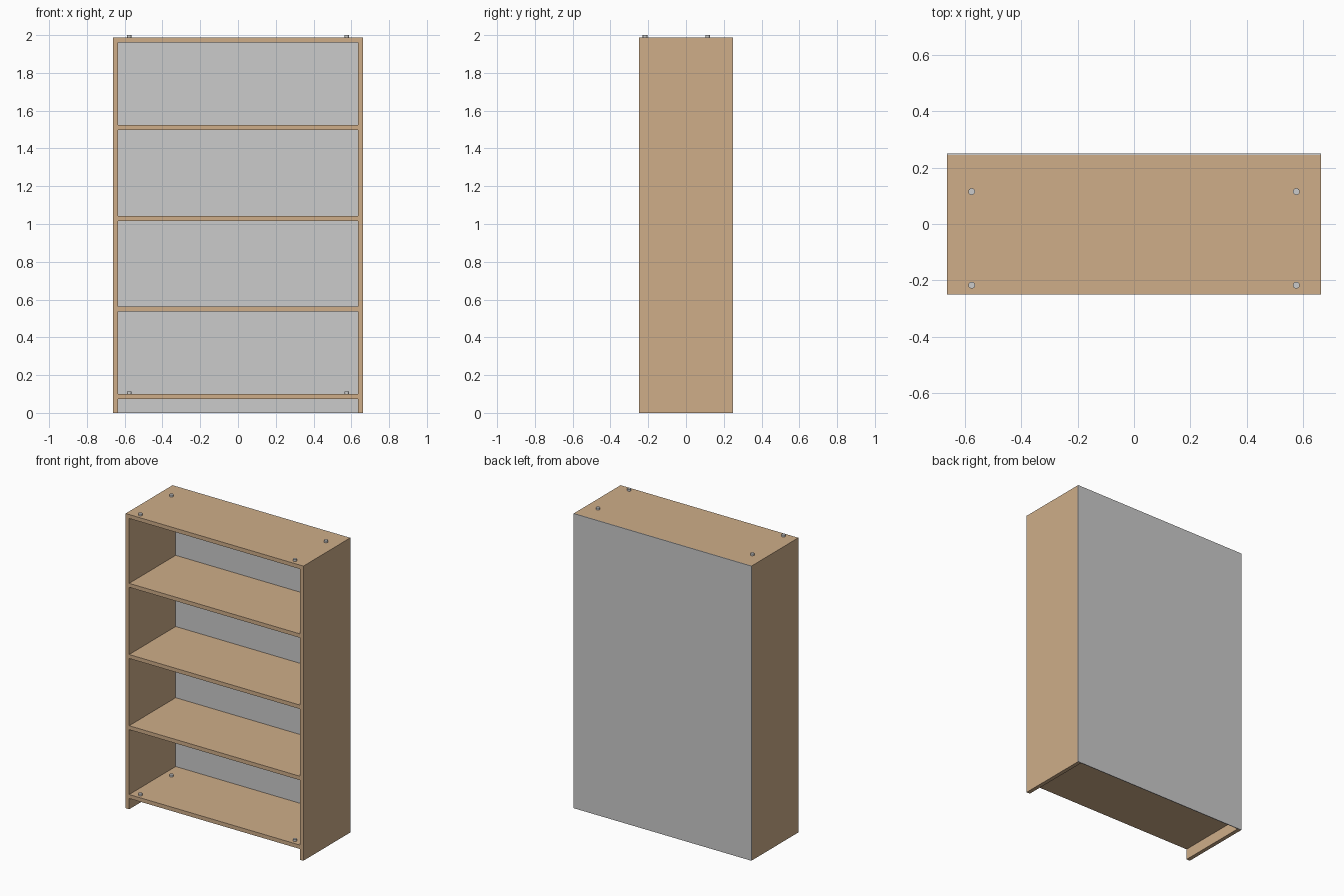
import bpy

if "Cube" in bpy.data.objects:
    bpy.data.objects.remove(bpy.data.objects["Cube"])

W, D, H = 0.663, 0.25, 1.987   # half width, half depth, carcass height
T, BACK = 0.0265, 0.005        # board and back panel thickness

wood = bpy.data.materials.new("wood")
wood.diffuse_color = (0.62, 0.42, 0.25, 1)
wood.use_nodes = True
wood.node_tree.nodes["Principled BSDF"].inputs["Base Color"].default_value = wood.diffuse_color


def box(name, x0, x1, y0, y1, z0, z1, mat=None):
    bpy.ops.mesh.primitive_cube_add(
        size=1, location=((x0 + x1) / 2, (y0 + y1) / 2, (z0 + z1) / 2))
    o = bpy.context.object
    o.name = name
    o.scale = (x1 - x0, y1 - y0, z1 - z0)
    bpy.ops.object.transform_apply(location=False, rotation=False, scale=True)
    if mat:
        o.data.materials.append(mat)
    return o


inner = W - T
front, rear = -D, D - BACK

# Side panels
box("left_side", -W, -inner, front, rear, 0, H, wood)
box("right_side", inner, W, front, rear, 0, H, wood)

# Top, bottom and shelves fitted between the sides (heights of upper faces)
boards = {"bottom_panel": 0.099, "lower_shelf": 0.563, "middle_shelf": 1.043,
          "upper_shelf": 1.523, "top_panel": H}
for name, top in boards.items():
    box(name, -inner, inner, front, rear, top - T, top, wood)

# Thin back panel covering the whole rear
box("back_panel", -W, W, rear, D, 0, H)

# Fastener heads on the top and bottom panels
for level in ("top_panel", "bottom_panel"):
    for x in (-0.576, 0.576):
        for y in (-0.217, 0.115):
            bpy.ops.mesh.primitive_cylinder_add(
                vertices=24, radius=0.012, depth=0.023,
                location=(x, y, boards[level] + 0.0015))
            o = bpy.context.object
            o.name = level.split("_")[0] + "_screw_head"
            bpy.ops.object.shade_smooth_by_angle()
